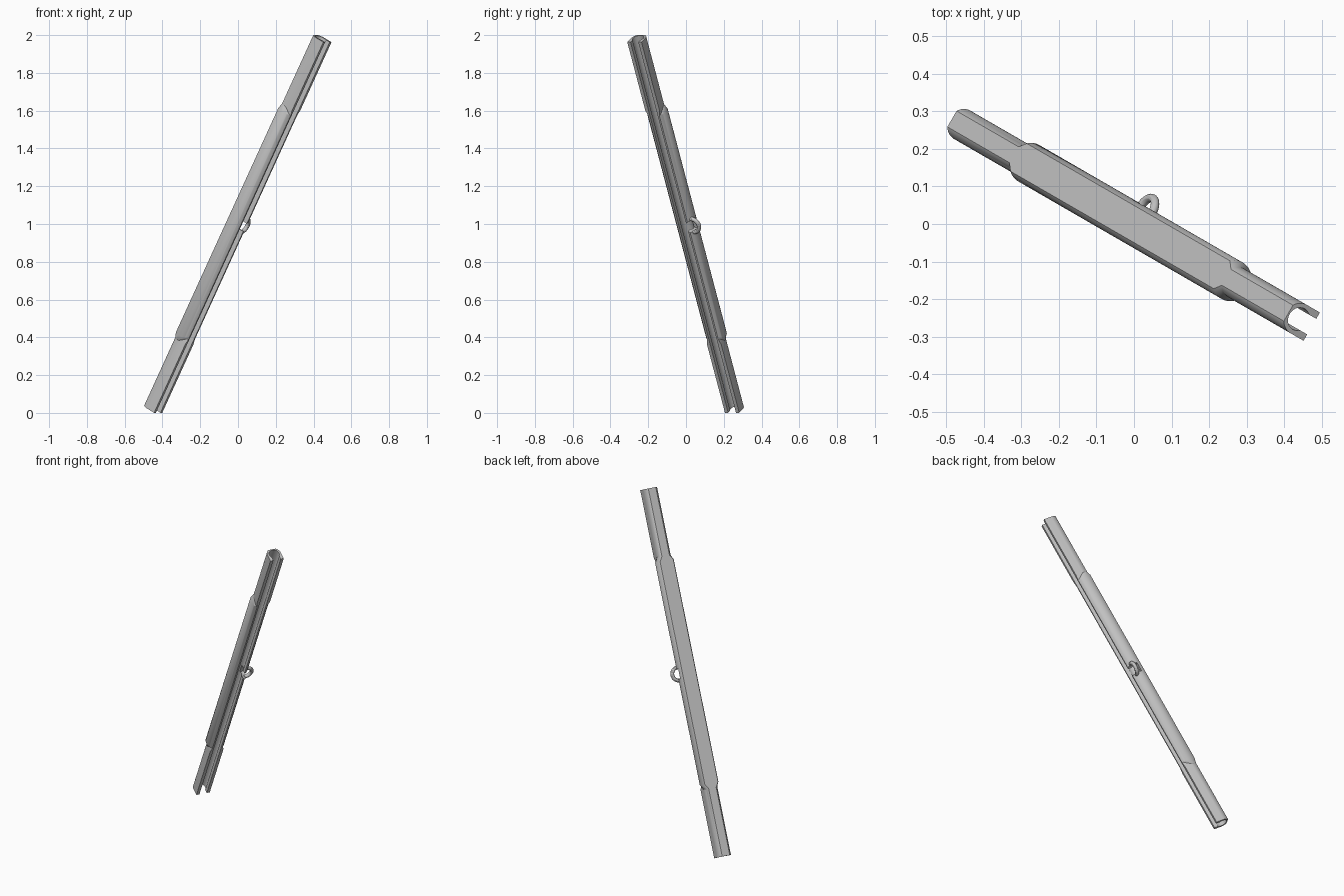
import bpy, bmesh, math
from mathutils import Matrix

if "Cube" in bpy.data.objects:
    bpy.data.objects.remove(bpy.data.objects["Cube"], do_unlink=True)

grey = bpy.data.materials.new("light_grey")
grey.use_nodes = True
grey.diffuse_color = (0.53, 0.53, 0.53, 1)
grey.node_tree.nodes["Principled BSDF"].inputs["Base Color"].default_value = grey.diffuse_color

# The part is built upright along z, slot facing +x, then tilted
tilt = (Matrix.Translation((0, 0, 0.997)) @ Matrix.Rotation(math.radians(-30), 4, 'Z')
        @ Matrix.Rotation(math.radians(27.8), 4, 'Y'))
HALF = 1.109
CENTRE = -0.012   # bore centre
BACK, TIP = -0.048, 0.033
BORE, GAP = 0.0315, 0.024
STEPS = 14


def arc(radius, start, end, count):
    return [(CENTRE + radius * math.cos(start + (end - start) * i / count),
             radius * math.sin(start + (end - start) * i / count))
            for i in range(count + 1)]


def section(radius, tip_width, wide):
    """C-shaped outline: flat back, round sides, open front."""
    start = math.acos((BACK - CENTRE) / radius)
    end = math.acos((TIP - 0.005 - CENTRE) / radius) if wide else math.pi / 2
    outer = arc(radius, start, end, STEPS) + [(TIP, tip_width)]
    lip = math.asin(GAP / BORE)
    inner = [(TIP, GAP)] + arc(BORE, lip, 2 * math.pi - lip, 2 * STEPS) + [(TIP, -GAP)]
    return outer + inner + [(x, -y) for x, y in reversed(outer)]


def finish(obj):
    obj.data.materials.clear()
    obj.data.materials.append(grey)
    bpy.ops.object.select_all(action='DESELECT')
    obj.select_set(True)
    bpy.context.view_layer.objects.active = obj
    bpy.ops.object.shade_smooth_by_angle(angle=math.radians(30))
    obj.matrix_world = tilt


# Channel body: narrow ends and a wider middle, lofted
narrow = section(0.0435, 0.0435, False)
broad = section(0.056, 0.034, True)
stations = [(-HALF, narrow), (-0.70, narrow), (-0.67, broad),
            (0.67, broad), (0.70, narrow), (HALF, narrow)]
bm = bmesh.new()
rings = [[bm.verts.new((x, y, z)) for x, y in outline] for z, outline in stations]
for a, b in zip(rings, rings[1:]):
    for i in range(len(a)):
        j = (i + 1) % len(a)
        bm.faces.new((a[i], a[j], b[j], b[i]))
bm.faces.new(rings[0])
bm.faces.new(rings[-1])
bmesh.ops.recalc_face_normals(bm, faces=bm.faces)
mesh = bpy.data.meshes.new("channel_body")
bm.to_mesh(mesh)
bm.free()
body = bpy.data.objects.new("channel_body", mesh)
bpy.context.collection.objects.link(body)

# Round notch through the side wall behind the loop
bpy.ops.mesh.primitive_cylinder_add(vertices=32, radius=0.032, depth=0.08,
                                    location=(0.015, 0.046, 0),
                                    rotation=(0, math.pi / 2, 0))
cutter = bpy.context.object
cutter.name = "notch_cutter"
cutter.hide_render = True
cut = body.modifiers.new("notch", 'BOOLEAN')
cut.operation = 'DIFFERENCE'
cut.solver = 'EXACT'
cut.object = cutter
bpy.context.view_layer.objects.active = body
bpy.ops.object.modifier_apply(modifier=cut.name)
bpy.data.objects.remove(cutter, do_unlink=True)
finish(body)

# Side loop: a half ring swept along an arc
curve = bpy.data.curves.new("side_loop", 'CURVE')
curve.dimensions = '3D'
curve.bevel_depth = 0.0115
curve.bevel_resolution = 4
curve.use_fill_caps = True
path = curve.splines.new('POLY')
path.points.add(24)
for i, point in enumerate(path.points):
    a = math.radians(-95 + 190 * i / 24)
    point.co = (0.011, 0.045 + 0.039 * math.cos(a), 0.039 * math.sin(a), 1)
loop = bpy.data.objects.new("side_loop", curve)
bpy.context.collection.objects.link(loop)
bpy.ops.object.select_all(action='DESELECT')
loop.select_set(True)
bpy.context.view_layer.objects.active = loop
bpy.ops.object.convert(target='MESH')
finish(bpy.context.object)
